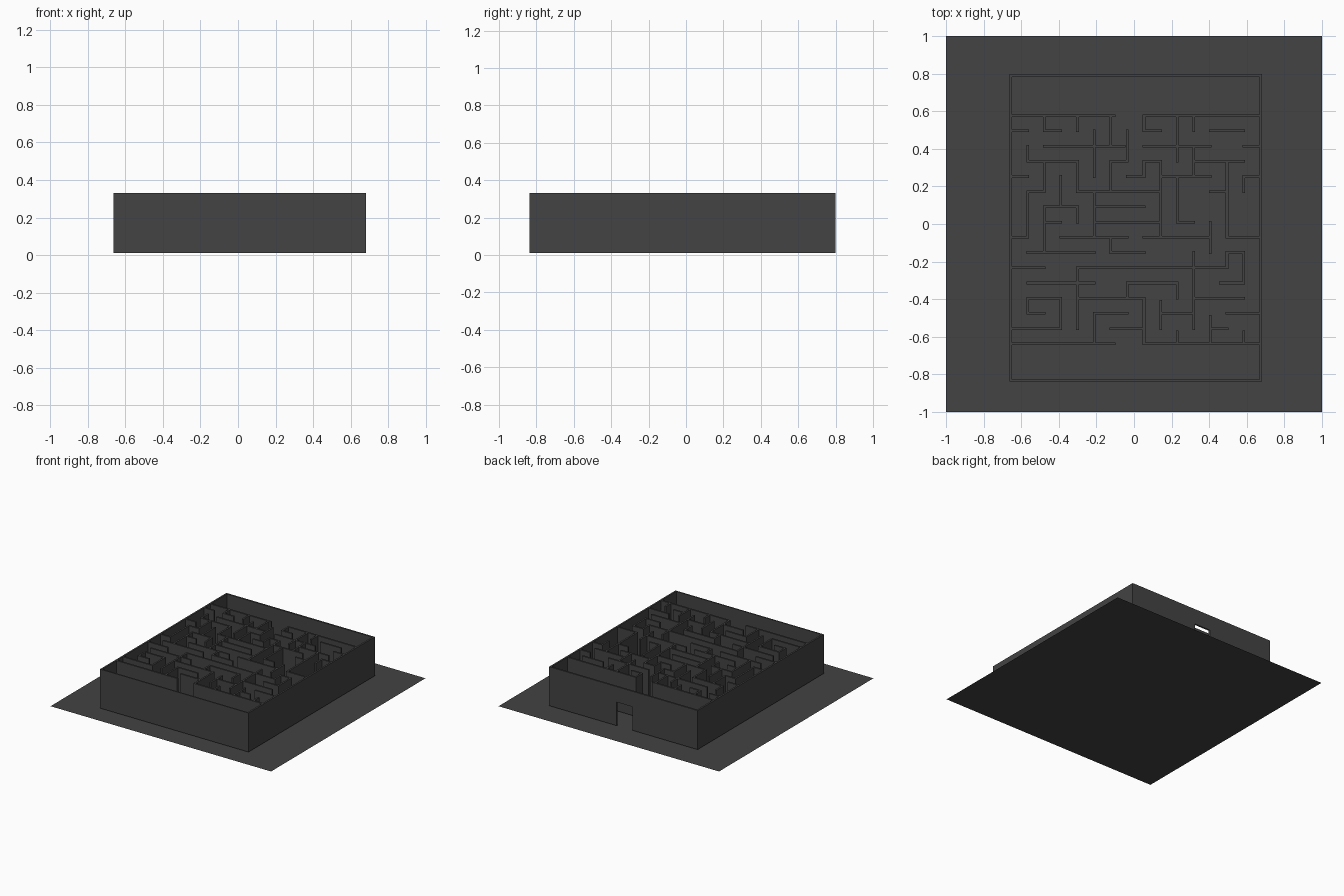
import bpy, bmesh

if "Cube" in bpy.data.objects:
    bpy.data.objects.remove(bpy.data.objects["Cube"])

mat = bpy.data.materials.new("charcoal")
mat.diffuse_color = (0.056, 0.056, 0.056, 1)
mat.use_nodes = True
mat.node_tree.nodes["Principled BSDF"].inputs["Base Color"].default_value = mat.diffuse_color

Z0, Z1 = 0.012, 0.332      # wall bottom and top
T = 0.014                  # wall thickness
X0, DX = -0.655, 0.0885    # maze column lines
Y0, DY = 0.577, 0.081      # maze row lines


def finish(bm, name):
    mesh = bpy.data.meshes.new(name)
    bm.to_mesh(mesh)
    bm.free()
    mesh.materials.append(mat)
    obj = bpy.data.objects.new(name, mesh)
    bpy.context.collection.objects.link(obj)


def box(bm, xa, xb, ya, yb, za=Z0, zb=Z1):
    verts = bmesh.ops.create_cube(bm, size=1)["verts"]
    for v in verts:
        v.co = ((xa + xb) / 2 + v.co.x * (xb - xa),
                (ya + yb) / 2 + v.co.y * (yb - ya),
                (za + zb) / 2 + v.co.z * (zb - za))


# ground sheet
bm = bmesh.new()
bmesh.ops.create_grid(bm, x_segments=1, y_segments=1, size=1)
finish(bm, "ground_sheet")

# outer walls, with a doorway in the back one
L, R, F, B = -0.664, 0.682, -0.838, 0.798
bm = bmesh.new()
box(bm, L, L + T, F, B)
box(bm, R - T, R, F, B)
box(bm, L + T, R - T, F, F + 0.01)
box(bm, L + T, -0.075, B - T, B)
box(bm, 0.07, R - T, B - T, B)
box(bm, -0.075, 0.07, B - T, B, 0.205, Z1)
finish(bm, "outer_wall")

# maze walls: grid line -> (start, end) in cells
rows = {
    0: [(0, 6.2), (8, 15)],
    1: [(0, 1), (2, 3), (8, 9), (12, 14)],
    2: [(2, 6.8), (8, 12), (14, 15)],
    3: [(1, 4), (6, 7), (8, 9), (11, 14)],
    4: [(0, 1), (7, 8), (9, 12), (14, 15)],
    5: [(1, 2), (4, 9), (12, 13)],
    6: [(2, 4), (5, 8)],
    7: [(2, 3), (5, 9), (10, 11)],
    8: [(0, 1), (3, 7), (8, 12), (13, 15)],
    9: [(1, 5), (6, 8), (13, 14)],
    10: [(0, 2), (4, 13)],
    11: [(1, 5), (7, 10), (12.6, 14)],
    12: [(1, 3), (4, 8), (11, 14)],
    13: [(1, 2), (5, 7), (9, 11), (13, 15)],
    14: [(0, 3), (6, 8), (12, 13)],
    15: [(0, 6.2), (8, 15)],
}
cols = {
    1: [(2, 3), (5, 8), (12, 13)],
    2: [(0, 1), (3, 5), (6, 9)],
    3: [(4, 6), (12, 14)],
    4: [(0, 1), (3, 5), (6, 7), (10, 14)],
    5: [(1, 4), (5, 8), (13, 15)],
    6: [(0, 2), (3, 5), (8, 9)],
    7: [(1, 3), (11, 12)],
    8: [(0, 1), (3, 4), (12, 15)],
    9: [(3, 8), (12.2, 14)],
    10: [(0, 3), (4.2, 7), (11, 12), (14.2, 15)],
    11: [(0, 1), (2, 4), (9, 14)],
    12: [(7, 9), (13.2, 15)],
    13: [(3, 8), (9, 10)],
    14: [(4, 5), (9, 11), (14.2, 15)],
}
h = T / 2
bm = bmesh.new()
for j, spans in rows.items():
    y = Y0 - DY * j
    for a, b in spans:
        box(bm, X0 + DX * a - h, X0 + DX * b + h, y - h, y + h)
for i, spans in cols.items():
    x = X0 + DX * i
    for a, b in spans:
        box(bm, x - h, x + h, Y0 - DY * b - h, Y0 - DY * a + h)
finish(bm, "maze_walls")
